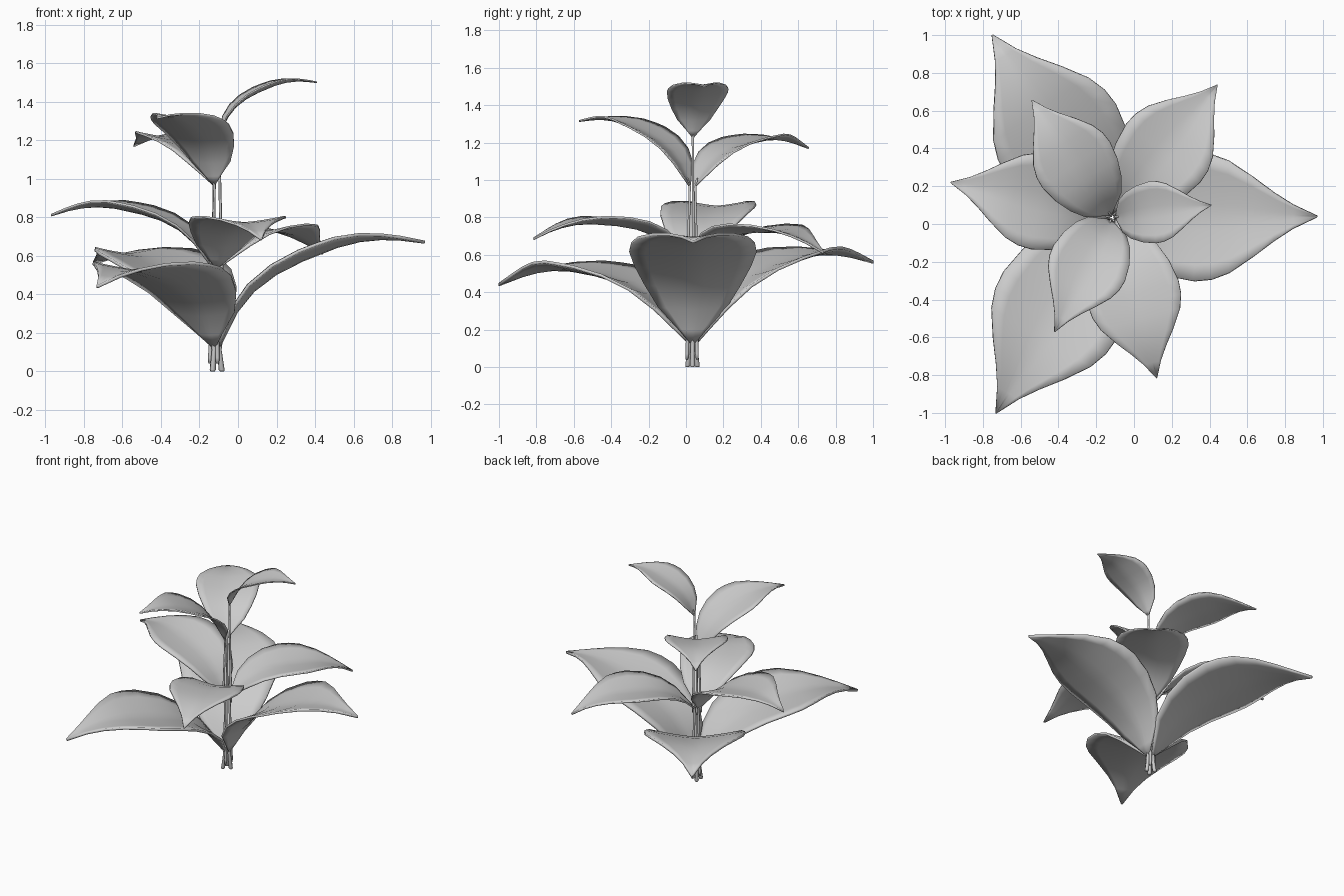
import bpy, bmesh, math
from mathutils import Vector

if "Cube" in bpy.data.objects:
    bpy.data.objects.remove(bpy.data.objects["Cube"])

CX, CY = -0.115, 0.035

# Midrib of the master leaf: distance out, height, half width
RIB = [(0, 0, .012), (.035, .07, .075), (.09, .18, .185), (.18, .29, .26),
       (.30, .38, .315), (.44, .45, .343), (.53, .485, .335), (.62, .52, .30),
       (.74, .55, .215), (.85, .56, .13), (.95, .557, .065), (1.08, .54, .004)]
CHORD = complex(1.08, .54)
ACROSS = [-1, -.75, -.45, -.2, 0, .2, .45, .75, 1]


def finish(name, bm):
    bmesh.ops.recalc_face_normals(bm, faces=bm.faces[:])
    me = bpy.data.meshes.new(name)
    bm.to_mesh(me)
    bm.free()
    ob = bpy.data.objects.new(name, me)
    bpy.context.collection.objects.link(ob)
    for p in me.polygons:
        p.use_smooth = True
    return ob


def leaf(name, base_z, tip):
    """Scale and pitch the master leaf so that it runs from the stem to the tip."""
    flat = Vector((tip[0] - CX, tip[1] - CY))
    out = flat.normalized()
    base = Vector((CX + out.x * .018, CY + out.y * .018, base_z))
    turn = complex(flat.length - .018, tip[2] - base_z) / CHORD
    size = abs(turn)
    bm = bmesh.new()
    rows = []
    for i, (r, z, w) in enumerate(RIB):
        a, b = RIB[max(i - 1, 0)], RIB[min(i + 1, len(RIB) - 1)]
        t = complex(b[0] - a[0], b[1] - a[1])
        normal = t / abs(t) * 1j
        row = []
        for u in ACROSS:
            # edges cup upwards from the midrib
            p = (complex(r, z) + normal * .15 * w * abs(u) ** 1.4) * turn
            s = u * w * size
            row.append(bm.verts.new(base + Vector((out.x * p.real - out.y * s,
                                                   out.y * p.real + out.x * s, p.imag))))
        rows.append(row)
    for a, b in zip(rows, rows[1:]):
        for j in range(len(ACROSS) - 1):
            bm.faces.new((a[j], b[j], b[j + 1], a[j + 1]))
    ob = finish(name, bm)
    m = ob.modifiers.new("thickness", 'SOLIDIFY')
    m.thickness = .016 * size
    m.offset = 0
    return base, out


def stalk(name, top, out, low, radius):
    """Thin six-sided stalk below a leaf, with a slightly flared foot."""
    bm = bmesh.new()
    rings = []
    h = top.z - low
    for f, k, push in ((0, .8, .014), (.06, 1.1, .012), (.85, .85, 0), (1.0, 1.0, 0), (1.0 + .04 / h, .6, .012)):
        c = Vector((top.x + out.x * push, top.y + out.y * push, low + h * f))
        rings.append([bm.verts.new(c + Vector((math.cos(a), math.sin(a), 0)) * radius * k)
                      for a in (math.tau * i / 6 for i in range(6))])
    for a, b in zip(rings, rings[1:]):
        for i in range(6):
            j = (i + 1) % 6
            bm.faces.new((a[i], a[j], b[j], b[i]))
    bm.faces.new(rings[0])
    bm.faces.new(rings[-1])
    finish(name, bm)


# Three tiers of three leaves: leaf base height, stalk foot, stalk radius, tip
TIERS = {
    "lower": [(.13, 0, .014, (.97, .04, .67)),
              (.13, 0, .014, (-.75, 1.0, .56)),
              (.13, 0, .014, (-.73, -1.0, .44))],
    "middle": [(.54, .04, .010, (-.97, .22, .81)),
               (.54, .04, .010, (.44, .735, .61)),
               (.54, .04, .010, (.12, -.815, .685))],
    "upper": [(1.23, .5, .008, (.41, .10, 1.50)),
              (.97, .5, .008, (-.54, .655, 1.17)),
              (.97, .5, .008, (-.42, -.57, 1.315))],
}
for tier, items in TIERS.items():
    for n, (z, foot, rad, tip) in enumerate(items, 1):
        base, out = leaf(f"{tier}_leaf_{n}", z, tip)
        stalk(f"{tier}_stalk_{n}", base, out, foot, rad)
